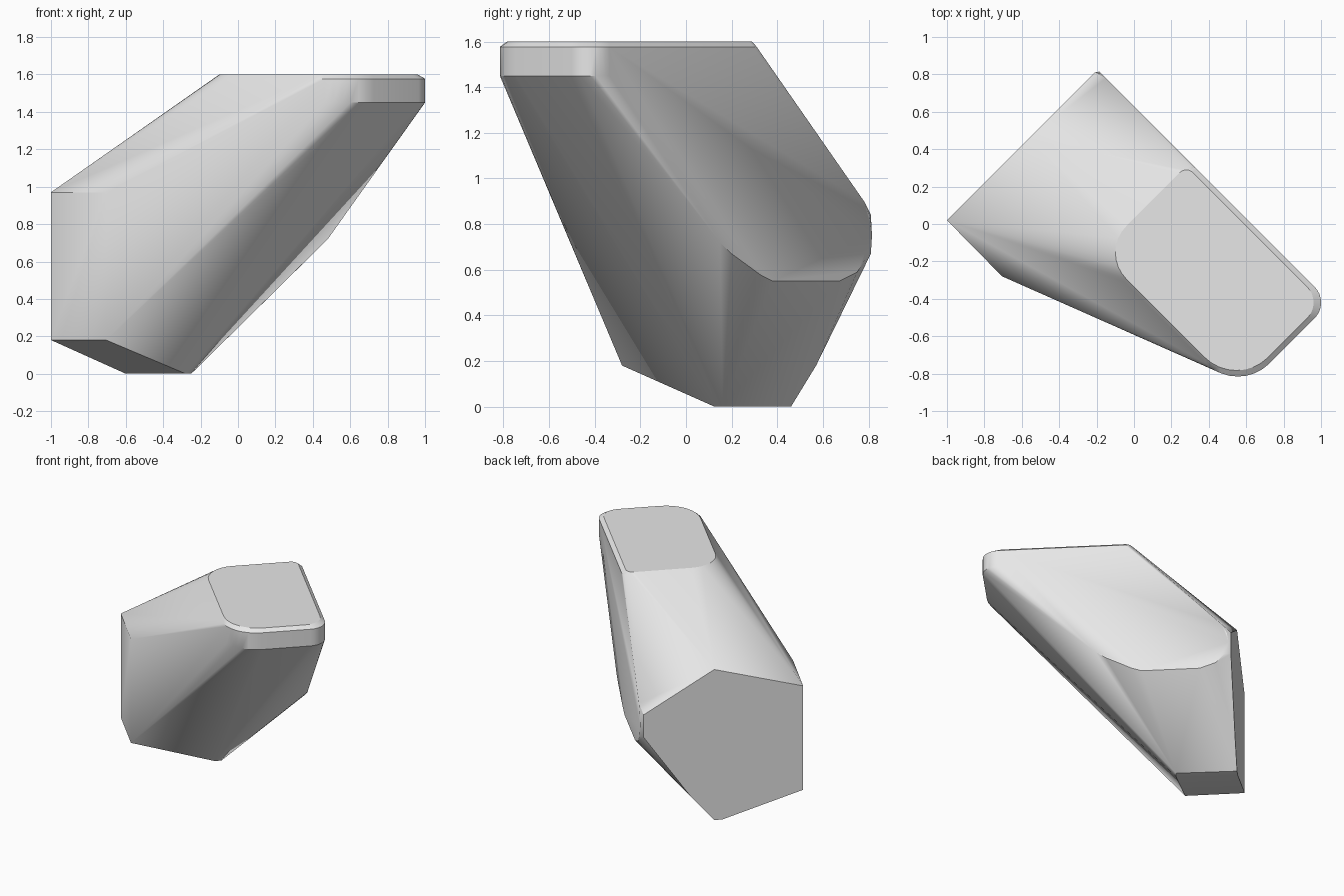
import bpy, bmesh, math

if "Cube" in bpy.data.objects:
    bpy.data.objects.remove(bpy.data.objects["Cube"], do_unlink=True)

grey = bpy.data.materials.new("plain_grey")
grey.use_nodes = True
COLOUR = (0.8, 0.8, 0.8, 1)
grey.diffuse_color = COLOUR
grey.node_tree.nodes["Principled BSDF"].inputs["Base Color"].default_value = COLOUR


def rounded_plate(a0, a1, b0, b1, radii, z, steps=8):
    """Diagonal rounded rectangle: a = x - y, b = x + y, one radius per corner."""
    ring = []
    corners = [(a1, b1, 1, 1), (a0, b1, -1, 1), (a0, b0, -1, -1), (a1, b0, 1, -1)]
    for (a, b, sa, sb), r in zip(corners, radii):
        k = r * math.sqrt(2)
        for i in range(steps + 1):
            t = math.pi / 2 * i / steps
            p = a - sa * k * (1 - math.cos(t))
            q = b - sb * k * (1 - math.sin(t))
            ring.append(((p + q) / 2, (q - p) / 2, z))
    return ring


# Upper block with a small chamfer around its top
radii = (0.12, 0.05, 0.2, 0.24)
points = rounded_plate(-0.03, 1.43, -0.335, 0.59, radii, 1.6)
for z in (1.45, 1.577):
    points += rounded_plate(-0.03, 1.47, -0.36, 0.63, radii, z)

# Long flat side, as a (y, z) profile on the plane x + y = 0.63
side = [(0.15, 0.72), (0.2, 0.67), (0.33, 0.575), (0.38, 0.55), (0.67, 0.55),
        (0.75, 0.59), (0.795, 0.66), (0.815, 0.75), (0.805, 0.83), (0.78, 0.9)]
points += [(0.63 - y, y, z) for y, z in side]

# Wide flat end, as a (y, z) profile on the plane x - y = -1.02
end = [(0.02, 0.18), (0.02, 0.97), (0.46, 1.145), (0.81, 0.84),
       (0.81, 0.67), (0.57, 0.18), (0.46, 0), (0.42, 0)]
points += [(y - 1.02, y, z) for y, z in end]

# Narrow upright face and the foot edge
points += [(-0.705, -0.28, z) for z in (0.18, 0.97)]
points += [(-0.28, 0.125, 0), (-0.25, 0.16, 0)]

# Wrap all profiles in one solid body
bm = bmesh.new()
for p in points:
    bm.verts.new(p)
hull = bmesh.ops.convex_hull(bm, input=bm.verts)
loose = {g for g in hull["geom_interior"] + hull["geom_unused"]
         if isinstance(g, bmesh.types.BMVert)}
bmesh.ops.delete(bm, geom=list(loose), context='VERTS')
bmesh.ops.remove_doubles(bm, verts=bm.verts, dist=0.002)
bmesh.ops.dissolve_limit(bm, angle_limit=math.radians(1), verts=bm.verts, edges=bm.edges)
bmesh.ops.recalc_face_normals(bm, faces=bm.faces)
mesh = bpy.data.meshes.new("faceted_body")
bm.to_mesh(mesh)
bm.free()
mesh.materials.append(grey)
body = bpy.data.objects.new("faceted_body", mesh)
bpy.context.collection.objects.link(body)

# Soft shading with crisp edges
bpy.ops.object.select_all(action='DESELECT')
body.select_set(True)
bpy.context.view_layer.objects.active = body
bpy.ops.object.shade_smooth_by_angle(angle=math.radians(30))
